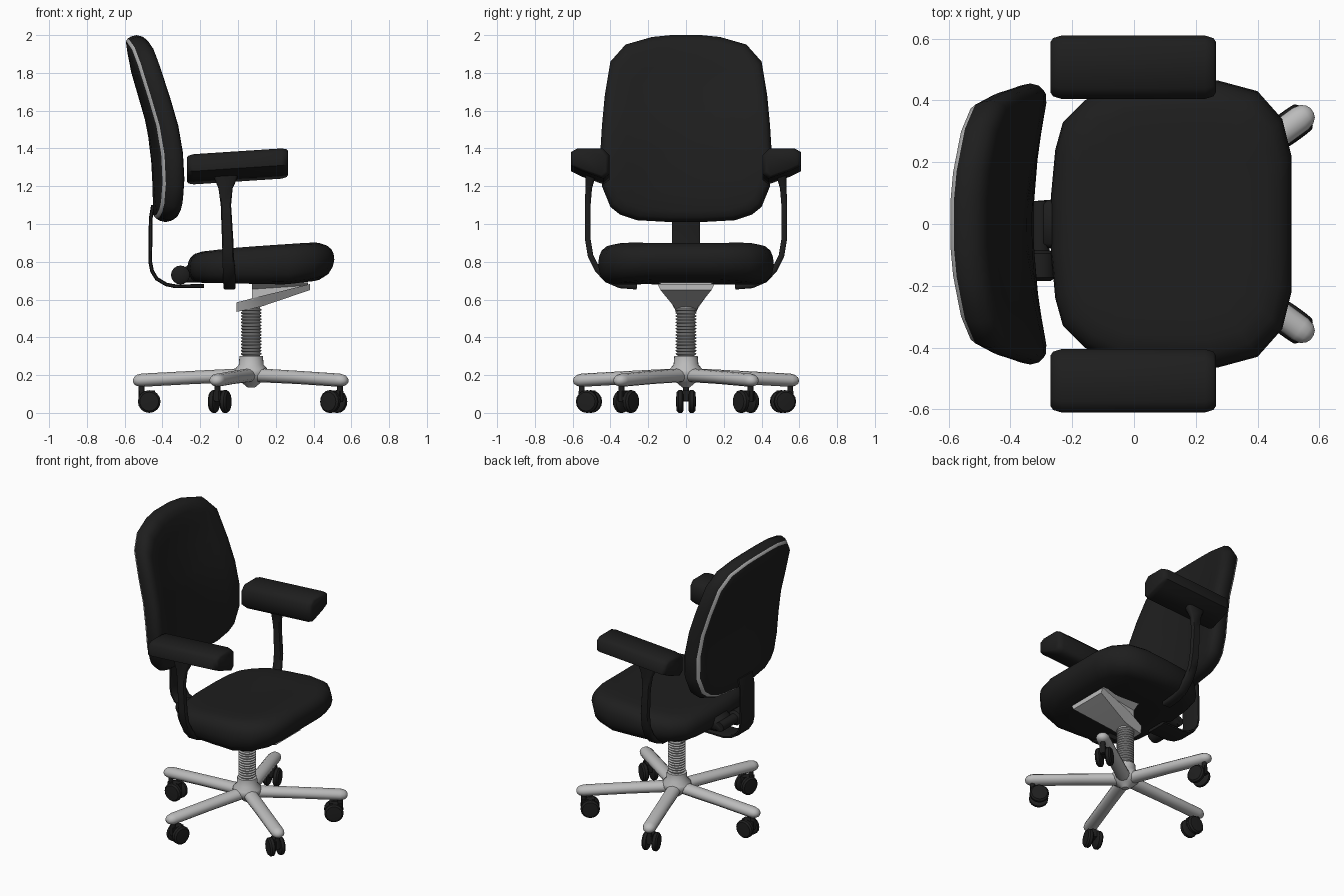
import bpy, bmesh, math
from mathutils import Vector, Matrix

if "Cube" in bpy.data.objects:
    bpy.data.objects.remove(bpy.data.objects["Cube"])


def material(name, value):
    m = bpy.data.materials.new(name)
    m.use_nodes = True
    colour = (value, value, value, 1)
    m.diffuse_color = colour
    m.node_tree.nodes["Principled BSDF"].inputs["Base Color"].default_value = colour
    return m


BLACK = material("black fabric", 0.013)
SILVER = material("silver metal", 0.5)
TRIM = material("pale grey trim", 0.45)
BASE = Vector((0.07, 0, 0))


def finish(name, bm, mats, angle=40):
    bmesh.ops.recalc_face_normals(bm, faces=bm.faces[:])
    mesh = bpy.data.meshes.new(name)
    bm.to_mesh(mesh)
    bm.free()
    obj = bpy.data.objects.new(name, mesh)
    bpy.context.collection.objects.link(obj)
    for m in mats:
        mesh.materials.append(m)
    bpy.ops.object.select_all(action='DESELECT')
    obj.select_set(True)
    bpy.context.view_layer.objects.active = obj
    bpy.ops.object.shade_smooth_by_angle(angle=math.radians(angle))
    return obj


def loft(name, rings, mats, angle=40, trim_band=None):
    """Skin a list of equal-length point rings and cap both ends."""
    bm = bmesh.new()
    vs = [[bm.verts.new(p) for p in ring] for ring in rings]
    n = len(vs[0])
    for k in range(len(vs) - 1):
        for i in range(n):
            j = (i + 1) % n
            f = bm.faces.new((vs[k][i], vs[k][j], vs[k + 1][j], vs[k + 1][i]))
            if k == trim_band:
                f.material_index = 1
    bm.faces.new(vs[0])
    bm.faces.new(vs[-1])
    return finish(name, bm, mats, angle)


def lathe(name, profile, mat, steps=24, matrix=None, angle=40):
    matrix = matrix or Matrix.Translation(BASE)
    rings = [[matrix @ Vector((r * math.cos(a), r * math.sin(a), z))
              for a in [math.tau * i / steps for i in range(steps)]]
             for r, z in profile]
    return loft(name, rings, [mat], angle)


def interp(table, t):
    """Piecewise linear lookup in a rising table."""
    if t <= table[0][0]:
        return table[0][1]
    for (a, u), (b, v) in zip(table, table[1:]):
        if t <= b:
            return u + (v - u) * (t - a) / (b - a)
    return table[-1][1]


def mirrored(half):
    """Close a half outline given as (width, along) pairs."""
    return half + [(-w, a) for w, a in reversed(half)]


# Seat cushion: stacked outlines between a curved underside and top
seat_half = [(0.1, 0.51), (0.22, 0.51), (0.34, 0.48), (0.43, 0.4), (0.465, 0.27),
             (0.46, 0.1), (0.45, -0.06), (0.4, -0.16), (0.33, -0.23), (0.24, -0.255),
             (0.1, -0.268)]
seat_outline = mirrored(seat_half)
seat_top = [(-0.27, 0.845), (0, 0.876), (0.4, 0.903), (0.51, 0.89)]
seat_base = [(-0.27, 0.69), (0.25, 0.68), (0.42, 0.7), (0.51, 0.74)]
layers = [(0.4, 0), (0.8, 0), (0.92, 0.06), (0.98, 0.25), (1, 0.48), (0.99, 0.68),
          (0.96, 0.84), (0.9, 0.95), (0.8, 1), (0.6, 0.99), (0.35, 0.98), (0.1, 0.97)]
rings = []
for s, t in layers:
    ring = []
    for y, x in seat_outline:
        px = 0.12 + (x - 0.12) * s
        lo, hi = interp(seat_base, px), interp(seat_top, px)
        ring.append((px, y * s, lo + (hi - lo) * t))
    rings.append(ring)
loft("seat_cushion", rings, [BLACK], 60)

# Backrest: outlines following a leaning spine and wrapping forward at the sides
back_half = [(0.08, 2.0), (0.18, 1.99), (0.32, 1.95), (0.4, 1.86), (0.43, 1.68),
             (0.445, 1.52), (0.455, 1.36), (0.445, 1.2), (0.4, 1.09), (0.35, 1.05),
             (0.26, 1.02), (0.08, 1.01)]
back_outline = mirrored(back_half)
spine = [(1.02, -0.45), (1.28, -0.455), (1.42, -0.468), (1.55, -0.492),
         (1.81, -0.568), (2.0, -0.605)]
shells = [(0.1, 0), (0.35, 0), (0.6, 0), (0.8, 0), (0.935, 0.003), (0.965, 0.017),
          (0.985, 0.035), (1, 0.065), (0.985, 0.095), (0.95, 0.115), (0.88, 0.125),
          (0.7, 0.127), (0.45, 0.125), (0.15, 0.123)]
rings = []
for s, d in shells:
    ring = []
    for y, z in back_outline:
        py, pz = y * s, 1.505 + (z - 1.505) * s
        ring.append((interp(spine, pz) + 0.06 * (py / 0.45) ** 2 + d, py, pz))
    rings.append(ring)
loft("backrest", rings, [BLACK, TRIM], 60, trim_band=4)


def strap(name, path, axis, mat):
    """Flat bar along a path of (point, width, thickness), wide along the axis."""
    pts = [Vector(p) for p, w, t in path]
    axis = Vector(axis)
    rings = []
    for i, (p, w, t) in enumerate(path):
        along = (pts[min(i + 1, len(pts) - 1)] - pts[max(i - 1, 0)]).normalized()
        out = along.cross(axis).normalized()
        rings.append([pts[i] + axis * (w / 2 * u) + out * (t / 2 * v) for u, v in
                      ((1, 0.5), (0.8, 1), (-0.8, 1), (-1, 0.5),
                       (-1, -0.5), (-0.8, -1), (0.8, -1), (1, -0.5))])
    return loft(name, rings, [mat], 50)


# Curved support carrying the backrest
support = [(-0.45, 1.1), (-0.462, 1.03), (-0.465, 0.8), (-0.455, 0.75), (-0.43, 0.71),
           (-0.38, 0.68), (-0.33, 0.67), (-0.18, 0.672)]
strap("back_support", [((x, 0, z), 0.15, 0.02) for x, z in support], (0, 1, 0), BLACK)

# Tilt pivot and its knob behind the seat
across = Matrix.Rotation(-math.pi / 2, 4, 'X')
knob_at = Matrix.Translation((-0.305, -0.185, 0.73)) @ across
lathe("tilt_knob", [(0.035, 0), (0.05, 0.012), (0.05, 0.09), (0.032, 0.1), (0.032, 0.26)],
      BLACK, 16, knob_at)
strap("pivot_bracket", [((-0.31, 0, 0.715), 0.15, 0.05), ((-0.25, 0, 0.74), 0.16, 0.1),
                        ((-0.15, 0, 0.74), 0.16, 0.1)], (0, 1, 0), BLACK)

# Armrests: sloped pads on bent flat posts
pad_section = [(0.405, 1.25), (0.405, 1.35), (0.44, 1.385), (0.575, 1.385), (0.61, 1.365),
               (0.61, 1.295), (0.55, 1.265), (0.435, 1.225)]
pad_steps = [(-0.27, 0.8), (-0.262, 0.92), (-0.235, 1), (0.23, 1), (0.257, 0.92), (0.265, 0.8)]
post = [(-0.065, 0.505, 1.29, 0.14, 0.05), (-0.065, 0.508, 1.24, 0.12, 0.05),
        (-0.066, 0.515, 1.19, 0.075, 0.035), (-0.064, 0.52, 1.1, 0.055, 0.03),
        (-0.055, 0.52, 0.92, 0.06, 0.03), (-0.052, 0.505, 0.83, 0.06, 0.03),
        (-0.048, 0.47, 0.76, 0.065, 0.03), (-0.046, 0.42, 0.705, 0.065, 0.03),
        (-0.045, 0.35, 0.675, 0.065, 0.03), (-0.045, 0.26, 0.668, 0.065, 0.03)]
for side, label in ((1, "left"), (-1, "right")):
    rings = [[(x, side * (0.508 + (y - 0.508) * s), 1.31 + (z - 1.31) * s + 0.065 * x)
              for y, z in pad_section] for x, s in pad_steps]
    pad = loft(label + "_arm_pad", rings, [BLACK], 60)
    strap(label + "_arm_post", [((x, side * y, z), w, t) for x, y, z, w, t in post],
          (1, 0, 0), BLACK)

# Tilt housing: narrow at the rear, flaring to a wide front plate
housing = [(-0.008, 0.055, 0.065, 0.535, 0.585), (0.07, 0.06, 0.09, 0.55, 0.605),
           (0.13, 0.065, 0.11, 0.565, 0.62), (0.38, 0.135, 0.15, 0.65, 0.682)]
loft("tilt_housing", [[(x, -a, lo), (x, a, lo), (x, b, hi), (x, -b, hi)]
                      for x, a, b, lo, hi in housing], [SILVER], 30)
loft("seat_mount", [[(0.075, -w, z), (0.37, -w, z), (0.37, w, z), (0.075, w, z)]
                    for w, z in ((0.09, 0.655), (0.145, 0.69))]
     [:], [SILVER], 30)
loft("mount_web", [[(0.075, s * 0.09, 0.6), (0.36, s * 0.12, 0.66),
                    (0.36, s * 0.12, 0.685), (0.075, s * 0.09, 0.685)] for s in (-1, 1)],
     [SILVER], 30)

# Ribbed gas column and base hub
ribs = 15
profile = [(0.045, 0.28)]
for i in range(ribs):
    z = 0.305 + i * 0.25 / ribs
    profile += [(0.046, z), (0.055, z + 0.006), (0.055, z + 0.01), (0.046, z + 0.015)]
lathe("ribbed_column", profile + [(0.05, 0.57)], SILVER)
lathe("base_hub", [(0.02, 0.135), (0.05, 0.16), (0.08, 0.18), (0.092, 0.21), (0.088, 0.23),
                   (0.066, 0.255), (0.062, 0.3), (0.045, 0.302)], SILVER)

# Five-star base with twin-wheel casters trailing inwards
leg_steps = [(0.03, 0.2, 1.05), (0.3, 0.188, 1), (0.58, 0.173, 1), (0.605, 0.172, 0.85),
             (0.62, 0.171, 0.55), (0.626, 0.17, 0.2)]
wheel = [(0.02, 0), (0.05, 0), (0.06, 0.008), (0.06, 0.026), (0.05, 0.036), (0.02, 0.038)]
for i in range(5):
    spin = Matrix.Translation(BASE) @ Matrix.Rotation(math.radians(36 + 72 * i), 4, 'Z')
    rings = [[spin @ Vector((r, 0.043 * s * math.cos(a), z + 0.035 * s * math.sin(a)))
              for a in [math.tau * k / 12 for k in range(12)]] for r, z, s in leg_steps]
    loft(f"base_leg_{i + 1}", rings, [SILVER], 60)
    lathe(f"caster_stem_{i + 1}", [(0.016, 0.06), (0.016, 0.15)], BLACK, 10,
          spin @ Matrix.Translation((0.58, 0, 0)))
    loft(f"caster_fork_{i + 1}", [[spin @ Vector(p) for p in
         ((0.51, y, 0.065), (0.592, y, 0.065), (0.592, y, 0.115), (0.51, y, 0.118))]
         for y in (-0.018, 0.018)], [BLACK], 30)
    for s in (1, -1):
        turn = Matrix.Rotation(-s * math.pi / 2, 4, 'X')
        lathe(f"caster_wheel_{i + 1}_{'a' if s > 0 else 'b'}", wheel, BLACK, 16,
              spin @ Matrix.Translation((0.54, s * 0.014, 0.06)) @ turn)
